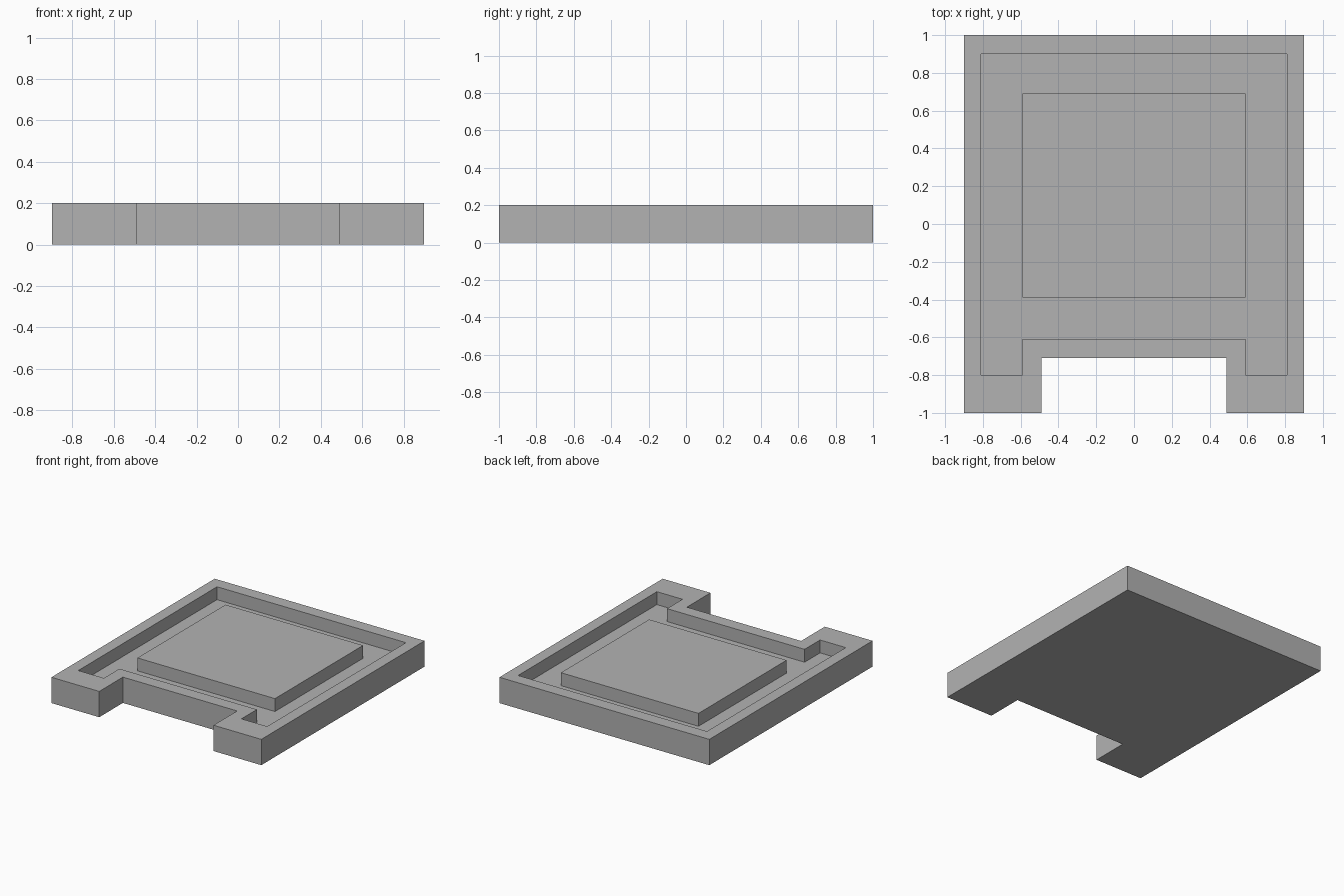
import bpy
import bmesh

default_cube = bpy.data.objects.get("Cube")
if default_cube:
    bpy.data.objects.remove(default_cube, do_unlink=True)

HEIGHT, FLOOR = 0.2, 0.1

grey = bpy.data.materials.new("plain grey")
grey.use_nodes = True
colour = (0.448, 0.448, 0.448, 1)
grey.diffuse_color = colour
grey.node_tree.nodes["Principled BSDF"].inputs["Base Color"].default_value = colour


def prism(name, half_outline, bottom, top):
    """Extrude an outline given by its +x half, mirrored across x = 0."""
    outline = half_outline + [(-x, y) for x, y in reversed(half_outline)]
    bm = bmesh.new()
    face = bm.faces.new([bm.verts.new((x, y, bottom)) for x, y in outline])
    raised = bmesh.ops.extrude_face_region(bm, geom=[face])["geom"]
    verts = [v for v in raised if isinstance(v, bmesh.types.BMVert)]
    bmesh.ops.translate(bm, verts=verts, vec=(0, 0, top - bottom))
    bmesh.ops.recalc_face_normals(bm, faces=bm.faces)
    mesh = bpy.data.meshes.new(name)
    bm.to_mesh(mesh)
    bm.free()
    mesh.materials.append(grey)
    obj = bpy.data.objects.new(name, mesh)
    bpy.context.collection.objects.link(obj)
    return obj


# Tray body with a notch in the front edge
tray = prism("tray", [(0.49, -0.71), (0.49, -1), (0.9, -1), (0.9, 1)], 0, HEIGHT)

# Recess that follows the notched outline inside the rim
recess = prism("recess_cutter",
               [(0.59, -0.61), (0.59, -0.8), (0.81, -0.8), (0.81, 0.9)],
               FLOOR, HEIGHT + 0.1)
recess.hide_render = True
cut = tray.modifiers.new("recess", "BOOLEAN")
cut.operation = "DIFFERENCE"
cut.solver = "EXACT"
cut.object = recess
bpy.context.view_layer.objects.active = tray
bpy.ops.object.modifier_apply(modifier=cut.name)
bpy.data.objects.remove(recess, do_unlink=True)

# Raised rectangular pad standing in the recess, level with the rim
prism("raised_pad", [(0.59, -0.39), (0.59, 0.69)], FLOOR - 0.02, HEIGHT)
